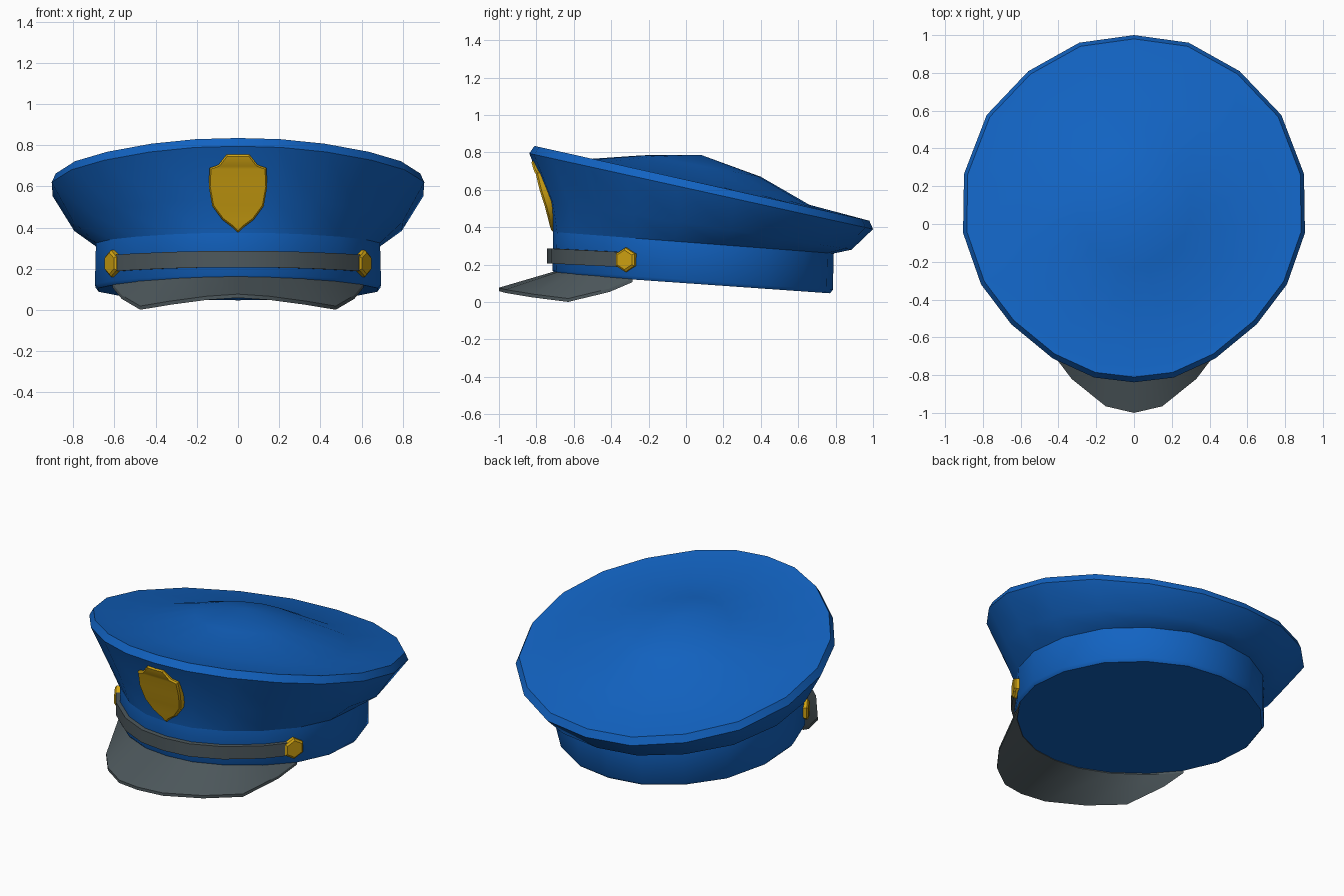
import bpy, bmesh, math
from mathutils import Vector

if "Cube" in bpy.data.objects:
    bpy.data.objects.remove(bpy.data.objects["Cube"])


def material(name, rgb):
    m = bpy.data.materials.new(name)
    m.diffuse_color = (*rgb, 1)
    m.use_nodes = True
    m.node_tree.nodes["Principled BSDF"].inputs["Base Color"].default_value = m.diffuse_color
    return m


BLUE = material("blue cloth", (0.006, 0.125, 0.54))
GREY = material("dark grey", (0.075, 0.098, 0.108))
GOLD = material("gold", (0.64, 0.37, 0.006))

# Cap outline: right half from front to back, mirrored into a 20-sided ring
HALF = [(0, -.825), (.21, -.80), (.43, -.70), (.65, -.52), (.81, -.31), (.905, -.04),
        (.90, .27), (.78, .58), (.56, .81), (.29, .96), (0, 1)]
RING = HALF + [(-x, y) for x, y in HALF[-2:0:-1]]


def ring(half_x, y0, y1, z0, z1):
    """Outline scaled to a width and depth, tilted from z0 at front to z1 at back."""
    out = []
    for x, y in RING:
        t = (y + .825) / 1.825
        out.append(Vector((x / .905 * half_x, y0 + t * (y1 - y0), z0 + t * (z1 - z0))))
    return out


def build(name, verts, faces, mat, angle=None):
    me = bpy.data.meshes.new(name)
    me.from_pydata([tuple(v) for v in verts], [], faces)
    bm = bmesh.new()
    bm.from_mesh(me)
    bmesh.ops.recalc_face_normals(bm, faces=bm.faces)
    bm.to_mesh(me)
    bm.free()
    me.materials.append(mat)
    ob = bpy.data.objects.new(name, me)
    bpy.context.collection.objects.link(ob)
    if angle:
        bpy.ops.object.select_all(action='DESELECT')
        bpy.context.view_layer.objects.active = ob
        ob.select_set(True)
        bpy.ops.object.shade_smooth_by_angle(angle=math.radians(angle))
    return ob


def loft(rings, cap_start=False, cap_end=False):
    """Quads between successive closed rings, with optional end caps."""
    n = len(rings[0])
    verts = [v for r in rings for v in r]
    faces = [(k * n + i, k * n + (i + 1) % n, (k + 1) * n + (i + 1) % n, (k + 1) * n + i)
             for k in range(len(rings) - 1) for i in range(n)]
    if cap_start:
        faces.append(tuple(range(n)))
    if cap_end:
        faces.append(tuple(range(len(verts) - n, len(verts))))
    return verts, faces


# Crown: domed top, lip, flared side
v, f = loft([ring(.30, -.23, .40, .785, .67), ring(.60, -.52, .66, .765, .52),
             ring(.885, -.81, .98, .835, .435), ring(.905, -.838, 1.0, .795, .39),
             ring(.80, -.735, .885, .54, .28), ring(.69, -.71, .79, .375, .26)])
v.append(Vector((0, .08, .787)))
f += [(i, (i + 1) % 20, len(v) - 1) for i in range(20)]
build("crown", v, f, BLUE, 40)

# Head band with closed underside
v, f = loft([ring(.69, -.71, .79, .375, .26), ring(.695, -.715, .785, .17, .065),
             ring(.68, -.70, .77, .15, .047)], cap_end=True)
build("head_band", v, f, BLUE, 40)

# Visor
band = ring(.68, -.70, .77, 0, 0)
inner = [Vector((p.x, p.y, .165 - .04 * (i / 4) ** 2)) for i, p in enumerate(band[:5])]
outer = [Vector(p) for p in [(0, -1, .077), (.15, -.965, .067), (.33, -.82, .043),
                             (.475, -.63, .019), (.565, -.41, .072)]]


def mirrored(pts):
    return [Vector((-p.x, p.y, p.z)) for p in pts[:0:-1]] + pts


top = mirrored(inner) + mirrored(outer)
low = [p - Vector((0, 0, .018)) for p in top]
border = list(range(9)) + list(range(17, 8, -1))
f = []
for i in range(8):
    f += [(i, i + 1, i + 10, i + 9), (i + 18, i + 27, i + 28, i + 19)]
for a, b in zip(border, border[1:] + border[:1]):
    f.append((a, b, b + 18, a + 18))
build("visor", top + low, f, GREY, 30)

# Strap following the front of the band
near, far = ring(.68, -.70, .77, 0, 0), ring(.712, -.742, .82, 0, 0)
sections = []
for i in range(-4, 5):
    a, b = near[i % 20], far[i % 20]
    z = .247 - (b.y + .742) * .05
    sections.append([Vector((p.x, p.y, z + h)) for p, h in
                     ((a, .04), (b, .04), (b, -.04), (a, -.04))])
v, f = loft(sections, True, True)
build("strap", v, f, GREY, 30)

# Hexagonal strap buttons
for side, s in (("right", 1), ("left", -1)):
    n = Vector((s * .87, -.49, 0))
    t = Vector((.49, s * .87, 0))
    c = Vector((s * .60, -.315, .226))
    rings = []
    for r, d in ((.065, -.02), (.065, .02), (.052, .029)):
        rings.append([c + n * d + t * (r * math.sin(k * math.pi / 3))
                      + Vector((0, 0, r * math.cos(k * math.pi / 3))) for k in range(6)])
    v, f = loft(rings, True, True)
    build("button_" + side, v, f, GOLD)

# Shield badge leaning with the crown front
SHIELD = [(0, .755), (.055, .755), (.095, .705), (.138, .69), (.142, .60),
          (.125, .505), (.075, .437), (.028, .402), (0, .375)]
outline = SHIELD + [(-x, z) for x, z in SHIELD[-2:0:-1]]
SLOPE = [(.375, -.708), (.47, -.74), (.60, -.785), (.76, -.822)]


def front_y(z):
    for (z0, y0), (z1, y1) in zip(SLOPE, SLOPE[1:]):
        if z <= z1:
            return y0 + (z - z0) / (z1 - z0) * (y1 - y0)
    return SLOPE[-1][1]


def shield(scale, out):
    pts = []
    for x, z in outline:
        x, z = x * scale, .575 + (z - .575) * scale
        pts.append(Vector((x, front_y(z) + .6 * x * x - out, z)))
    return pts


v, f = loft([shield(1, -.035), shield(1, 0), shield(.95, .009)], cap_start=True)
m = len(outline)
base = 2 * m
f += [(base + i, base + i + 1, base + m - i - 1, base + (m - i) % m) for i in range(1, m // 2 - 1)]
f += [(base, base + 1, base + m - 1), (base + m // 2 - 1, base + m // 2, base + m // 2 + 1)]
build("badge", v, f, GOLD, 30)
